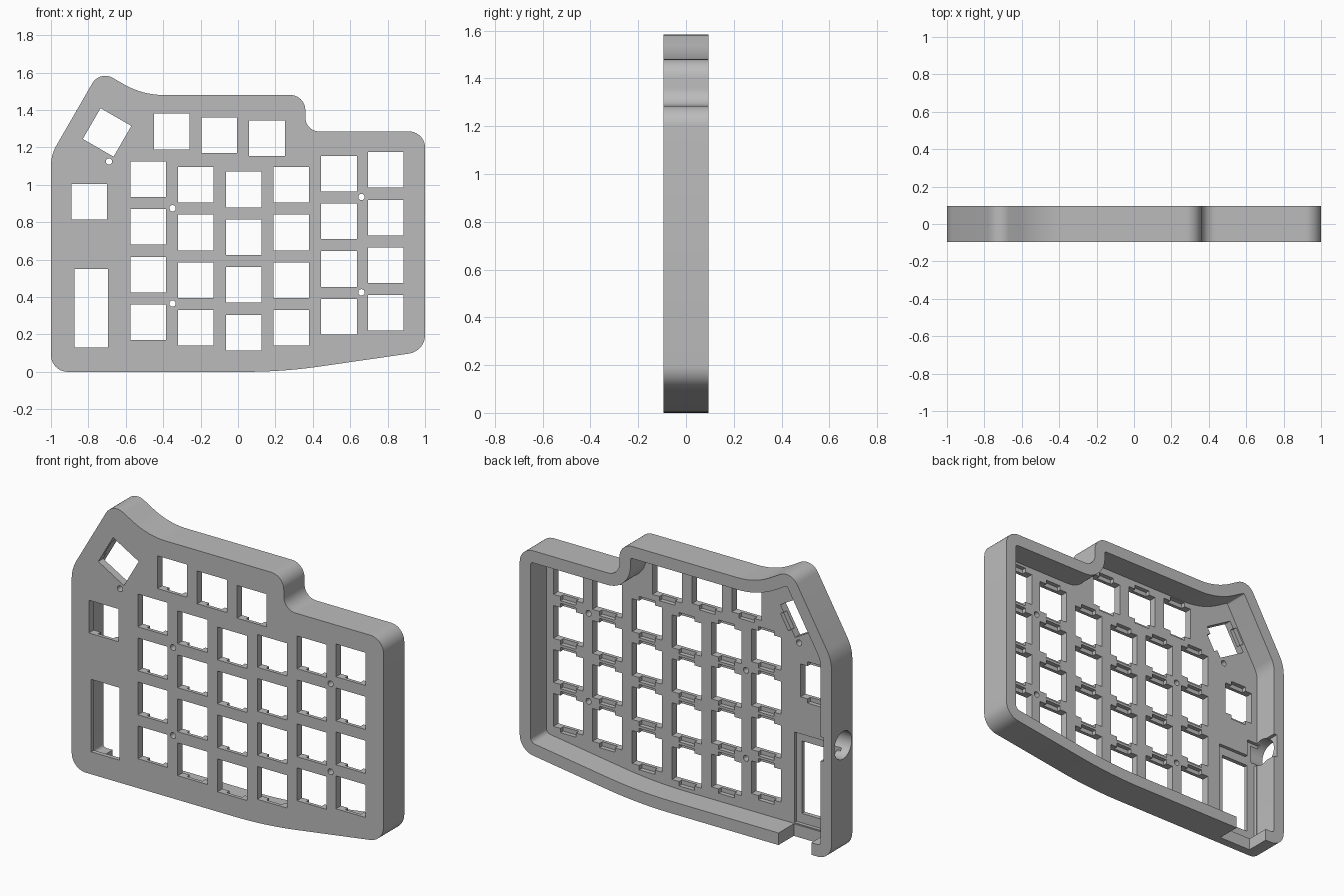
import bpy, bmesh, math
from mathutils import Vector, Matrix

cube = bpy.data.objects.get("Cube")
if cube:
    bpy.data.objects.remove(cube)

FRONT, BACK = -0.095, 0.095
FLOOR = FRONT + 0.045      # inner face of the key plate
CLIP = FRONT + 0.02        # depth where the switch clip pockets begin
WALL = 0.07

grey = bpy.data.materials.new("case_grey")
grey.use_nodes = True
GREY = (0.5, 0.5, 0.5, 1)
grey.diffuse_color = GREY
grey.node_tree.nodes["Principled BSDF"].inputs["Base Color"].default_value = GREY


def rounded(corners, inset=0.0, steps=10):
    """Counter-clockwise outline with filleted corners, optionally moved inwards."""
    out = []
    n = len(corners)
    for i, (x, z, r) in enumerate(corners):
        p = Vector((x, z))
        a = (p - Vector(corners[i - 1][:2])).normalized()
        b = (Vector(corners[(i + 1) % n][:2]) - p).normalized()
        turn = math.atan2(a.x * b.y - a.y * b.x, a.dot(b))
        side = math.copysign(1, turn)
        start = p - a * r * math.tan(abs(turn) / 2)
        centre = start + Vector((-a.y, a.x)) * r * side
        for k in range(steps + 1):
            arm = Matrix.Rotation(turn * k / steps, 2) @ (start - centre)
            out.append(centre + arm * (r - inset * side) / r)
    return out


def box(x0, x1, z0, z1):
    return [Vector(p) for p in ((x0, z0), (x1, z0), (x1, z1), (x0, z1))]


def key_rect(x, z, angle, w, h):
    turn = Matrix.Rotation(math.radians(angle), 2)
    return [turn @ p + Vector((x, z)) for p in box(-w / 2, w / 2, -h / 2, h / 2)]


def circle(x, z, r, n=20):
    return [Vector((x + r * math.cos(math.tau * k / n), z + r * math.sin(math.tau * k / n)))
            for k in range(n)]


def prism(name, outlines, y0, y1):
    """Extrude outlines drawn in the x-z plane from y0 to y1."""
    bm = bmesh.new()
    for pts in outlines:
        face = bm.faces.new([bm.verts.new((p.x, y0, p.y)) for p in pts])
        ext = bmesh.ops.extrude_face_region(bm, geom=[face], use_keep_orig=True)
        moved = [v for v in ext["geom"] if isinstance(v, bmesh.types.BMVert)]
        bmesh.ops.translate(bm, verts=moved, vec=(0, y1 - y0, 0))
    bmesh.ops.recalc_face_normals(bm, faces=bm.faces)
    mesh = bpy.data.meshes.new(name)
    bm.to_mesh(mesh)
    bm.free()
    mesh.materials.append(grey)
    obj = bpy.data.objects.new(name, mesh)
    bpy.context.collection.objects.link(obj)
    return obj


def cut(target, cutter):
    cutter.hide_render = True
    mod = target.modifiers.new("cut", "BOOLEAN")
    mod.operation, mod.solver, mod.object = "DIFFERENCE", "EXACT", cutter
    bpy.context.view_layer.objects.active = target
    bpy.ops.object.modifier_apply(modifier=mod.name)
    bpy.data.objects.remove(cutter)


# Outer silhouette: x, z and fillet radius of each corner
outline = [(-1, 0, 0.09), (0.24, 0, 2.8), (1, 0.11, 0.1), (1, 1.285, 0.085),
           (0.36, 1.285, 0.075), (0.36, 1.48, 0.08), (-0.511, 1.48, 0.43),
           (-0.739, 1.612, 0.08), (-1, 1.16, 0.22)]
case = prism("keyboard_case", [rounded(outline)], FRONT, BACK)
cut(case, prism("cavity", [rounded(outline, WALL)], FLOOR, BACK + 0.1))

# Key positions: staggered columns of four, a top row, a single and a tilted key
columns = [(-0.48, 0.265), (-0.225, 0.235), (0.03, 0.21),
           (0.285, 0.235), (0.54, 0.295), (0.79, 0.315)]
keys = [(x, z + 0.255 * row, 0) for x, z in columns for row in range(4)]
keys += [(-0.355, 1.285, 0), (-0.1, 1.265, 0), (0.155, 1.25, 0),
         (-0.795, 0.91, 0), (-0.7, 1.28, 60)]
screws = [(-0.69, 1.125), (-0.35, 0.875), (-0.35, 0.365), (0.66, 0.935), (0.66, 0.425)]

# Recess around the controller window, then the through holes
cut(case, prism("controller_recess", [box(-0.925, -0.66, 0.075, 0.6)], FRONT + 0.025, 0))
holes = [key_rect(*k, 0.19, 0.19) for k in keys]
holes += [circle(x, z, 0.017) for x, z in screws]
holes.append(box(-0.875, -0.695, 0.13, 0.55))
cut(case, prism("holes", holes, FRONT - 0.1, 0))

# Switch clip pockets behind the plate
cut(case, prism("clip_pockets", [key_rect(*k, 0.1, 0.24) for k in keys], CLIP, 0))

# Cable notch through the bottom wall
cut(case, prism("cable_notch", [box(-0.87, -0.66, -0.1, 0.09)], FLOOR + 0.005, BACK + 0.1))

# Side jack: pocket in the wall and round opening
cut(case, prism("jack_pocket", [box(-0.95, -0.86, 0.56, 0.7)], FLOOR - 0.02, BACK + 0.1))
jack = prism("jack_hole", [circle(0, 0, 0.08, 32)], -0.1, 0.1)
jack.matrix_world = Matrix.Translation((-1, -0.01, 0.63)) @ Matrix.Rotation(math.pi / 2, 4, "Z")
bpy.context.view_layer.update()
cut(case, jack)

# Smooth rounded corners, sharp edges elsewhere
bpy.ops.object.select_all(action="DESELECT")
case.select_set(True)
bpy.context.view_layer.objects.active = case
bpy.ops.object.shade_smooth_by_angle(angle=math.radians(25))
